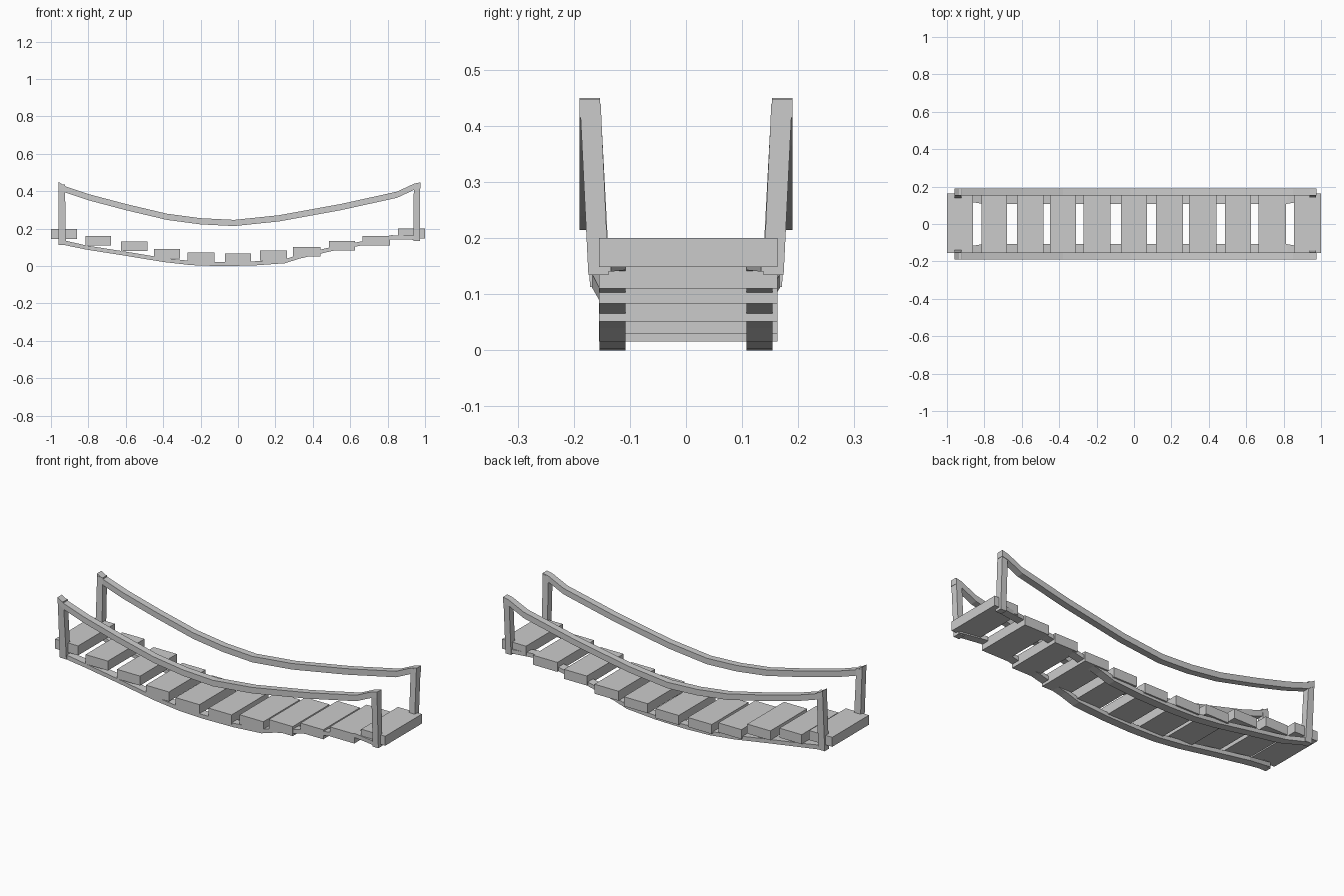
import bpy, bmesh

if "Cube" in bpy.data.objects:
    bpy.data.objects.remove(bpy.data.objects["Cube"])


def make_object(name, bm):
    bmesh.ops.recalc_face_normals(bm, faces=bm.faces)
    mesh = bpy.data.meshes.new(name)
    bm.to_mesh(mesh)
    bm.free()
    obj = bpy.data.objects.new(name, mesh)
    bpy.context.collection.objects.link(obj)
    return obj


def loft(name, rings, mirror=True):
    """Join a row of four-cornered sections into a closed flat-faced bar."""
    bm = bmesh.new()
    rows = [[bm.verts.new(p) for p in ring] for ring in rings]
    for a, b in zip(rows, rows[1:]):
        for i in range(4):
            j = (i + 1) % 4
            bm.faces.new((a[i], a[j], b[j], b[i]))
    bm.faces.new(rows[0])
    bm.faces.new(rows[-1])
    obj = make_object(name, bm)
    if mirror:
        obj.modifiers.new("other_side", 'MIRROR').use_axis = (False, True, False)
    return obj


def section_x(x, z0, z1, y0, y1):
    return [(x, y0, z0), (x, y1, z0), (x, y1, z1), (x, y0, z1)]


def section_z(z, x0, x1, y0, y1):
    return [(x0, y0, z), (x1, y0, z), (x1, y1, z), (x0, y1, z)]


# Stepped deck planks: left edge, right edge, underside
planks = [(-1, -.86, .145), (-.815, -.68, .11), (-.625, -.485, .08),
          (-.45, -.31, .04), (-.27, -.125, .02), (-.07, .07, .016),
          (.118, .262, .03), (.295, .44, .051), (.487, .625, .083),
          (.665, .813, .11), (.855, 1, .148)]
for i, (x0, x1, z) in enumerate(planks):
    loft(f"plank_{i + 1}", [section_x(x, z, z + .052, -.155, .163) for x in (x0, x1)], False)

# Sagging hand rails: x, top height
rail = [(-.96, .45), (-.92, .425), (-.8, .385), (-.6, .332), (-.38, .28), (-.2, .256),
        (-.02, .247), (.22, .272), (.55, .332), (.85, .398), (.94, .44), (.975, .448)]
loft("hand_rail", [section_x(x, z - .033, z, .153, .19) for x, z in rail])

# Sagging deck bearers, flaring outwards where they meet the posts
bearer = [(-.81, .088), (-.6, .055), (-.4, .022), (-.25, .005), (-.1, 0), (.08, .003),
          (.25, .015), (.33, .04), (.5, .08), (.65, .108), (.82, .143)]
rings = [section_x(-.955, .118, .143, .132, .171)]
rings += [section_x(x, z, z + .022, .108, .154) for x, z in bearer]
rings += [section_x(.97, .14, .162, .134, .175)]
loft("deck_bearer", rings)

# Leaning end posts
loft("left_post", [section_z(.113, -.96, -.92, .135, .171), section_z(.435, -.96, -.925, .152, .189)])
loft("right_post", [section_z(.134, .938, .972, .138, .174), section_z(.44, .94, .974, .152, .189)])
